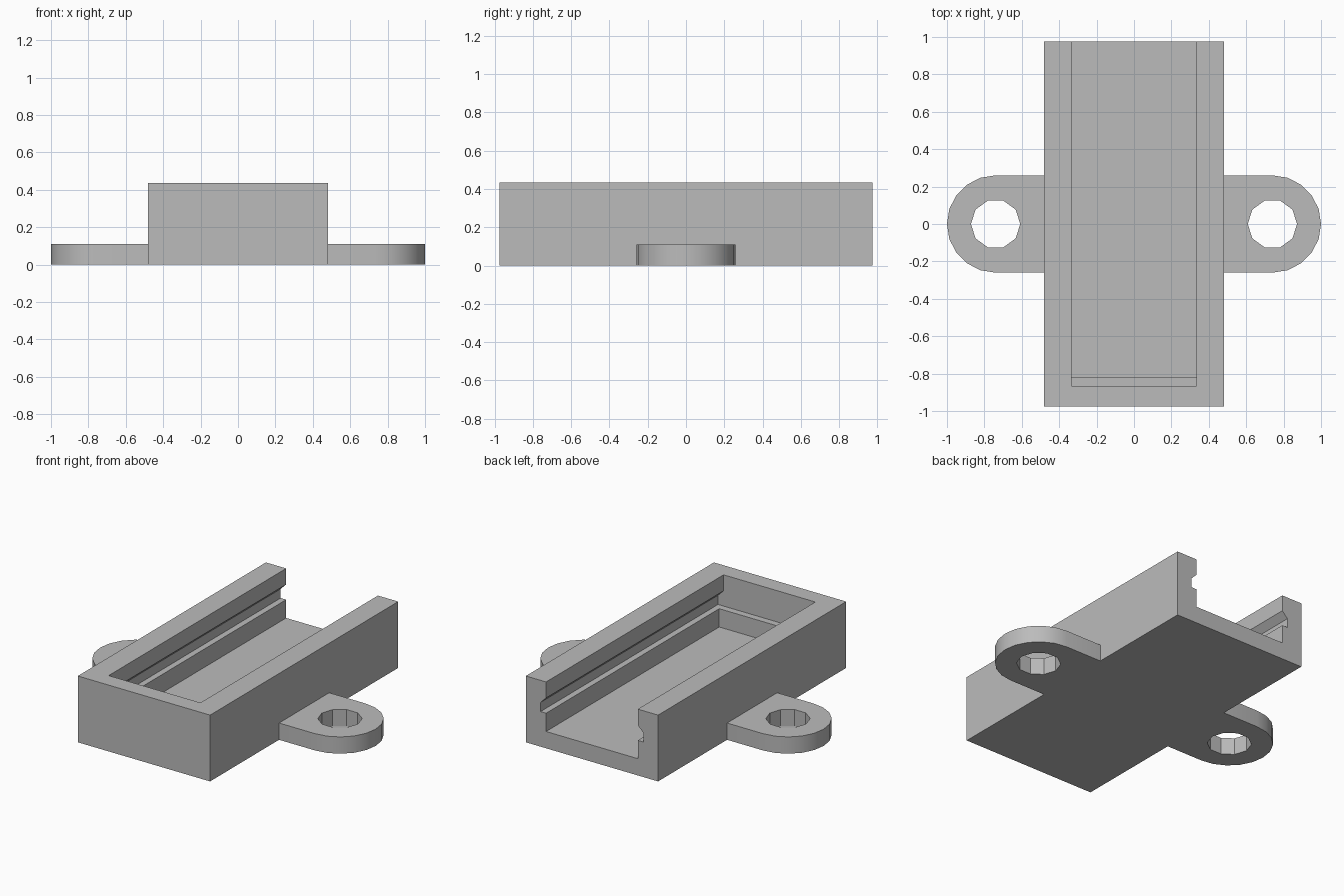
import bpy
import bmesh
import math
from mathutils import Vector

cube = bpy.data.objects.get("Cube")
if cube:
    bpy.data.objects.remove(cube, do_unlink=True)

# Single plain grey material
grey = bpy.data.materials.new("plain grey")
grey.use_nodes = True
colour = (0.5, 0.5, 0.5, 1)
grey.diffuse_color = colour
grey.node_tree.nodes["Principled BSDF"].inputs["Base Color"].default_value = colour

HALF_W, HALF_L, HEIGHT = 0.48, 0.975, 0.435
FLOOR, LEDGE = 0.11, 0.23
INNER, GROOVE = 0.333, 0.373
TAB_X, TAB_R, HOLE_R = 0.74, 0.26, 0.132


def prism(name, points, direction):
    """Extrude a closed outline of 3D points along a direction."""
    bm = bmesh.new()
    face = bm.faces.new([bm.verts.new(p) for p in points])
    ext = bmesh.ops.extrude_face_region(bm, geom=[face])
    verts = [v for v in ext["geom"] if isinstance(v, bmesh.types.BMVert)]
    bmesh.ops.translate(bm, verts=verts, vec=Vector(direction))
    bmesh.ops.recalc_face_normals(bm, faces=bm.faces[:])
    mesh = bpy.data.meshes.new(name)
    bm.to_mesh(mesh)
    bm.free()
    mesh.materials.append(grey)
    obj = bpy.data.objects.new(name, mesh)
    bpy.context.collection.objects.link(obj)
    return obj


def along_length(name, half_profile, y0, y1):
    """Mirror an (x, z) half profile, then extrude it from y0 to y1."""
    full = half_profile + [(-x, z) for x, z in reversed(half_profile)]
    return prism(name, [(x, y0, z) for x, z in full], (0, y1 - y0, 0))


def arc(radius, start, end, steps):
    for i in range(steps + 1):
        a = math.radians(start + (end - start) * i / steps)
        yield (TAB_X + radius * math.cos(a), radius * math.sin(a))


def apply(obj, kind, **settings):
    mod = obj.modifiers.new(kind.lower(), kind)
    for key, value in settings.items():
        setattr(mod, key, value)
    bpy.ops.object.select_all(action="DESELECT")
    bpy.context.view_layer.objects.active = obj
    obj.select_set(True)
    bpy.ops.object.modifier_apply(modifier=mod.name)


def cut(obj, cutter):
    cutter.hide_render = True
    apply(obj, "BOOLEAN", operation="DIFFERENCE", solver="EXACT", object=cutter)
    bpy.data.objects.remove(cutter, do_unlink=True)


# Tray: a block with a grooved lid slot and a deeper pocket, open at the back
tray = along_length("tray", [(HALF_W, 0), (HALF_W, HEIGHT)], -HALF_L, HALF_L)
lid_slot = along_length(
    "lid_slot_cutter",
    [(GROOVE, LEDGE), (GROOVE, 0.29), (INNER, 0.33), (INNER, 0.6)],
    -0.865, 1.2)
cut(tray, lid_slot)
pocket = along_length("pocket_cutter", [(INNER, FLOOR), (INNER, 0.27)], -0.82, 1.2)
cut(tray, pocket)

# Mounting tabs: rounded ears with a ten-sided screw hole, mirrored
outline = [(HALF_W, -TAB_R), *arc(TAB_R, -90, 90, 10), (HALF_W, TAB_R)]
tabs = prism("mounting_tabs", [(x, y, 0) for x, y in outline], (0, 0, FLOOR))
hole = prism("screw_hole_cutter",
             [(x, y, -0.1) for x, y in list(arc(HOLE_R, 0, 360, 10))[:-1]],
             (0, 0, 0.4))
cut(tabs, hole)
apply(tabs, "MIRROR", use_mirror_merge=False)
bpy.ops.object.shade_smooth_by_angle(angle=math.radians(30))
